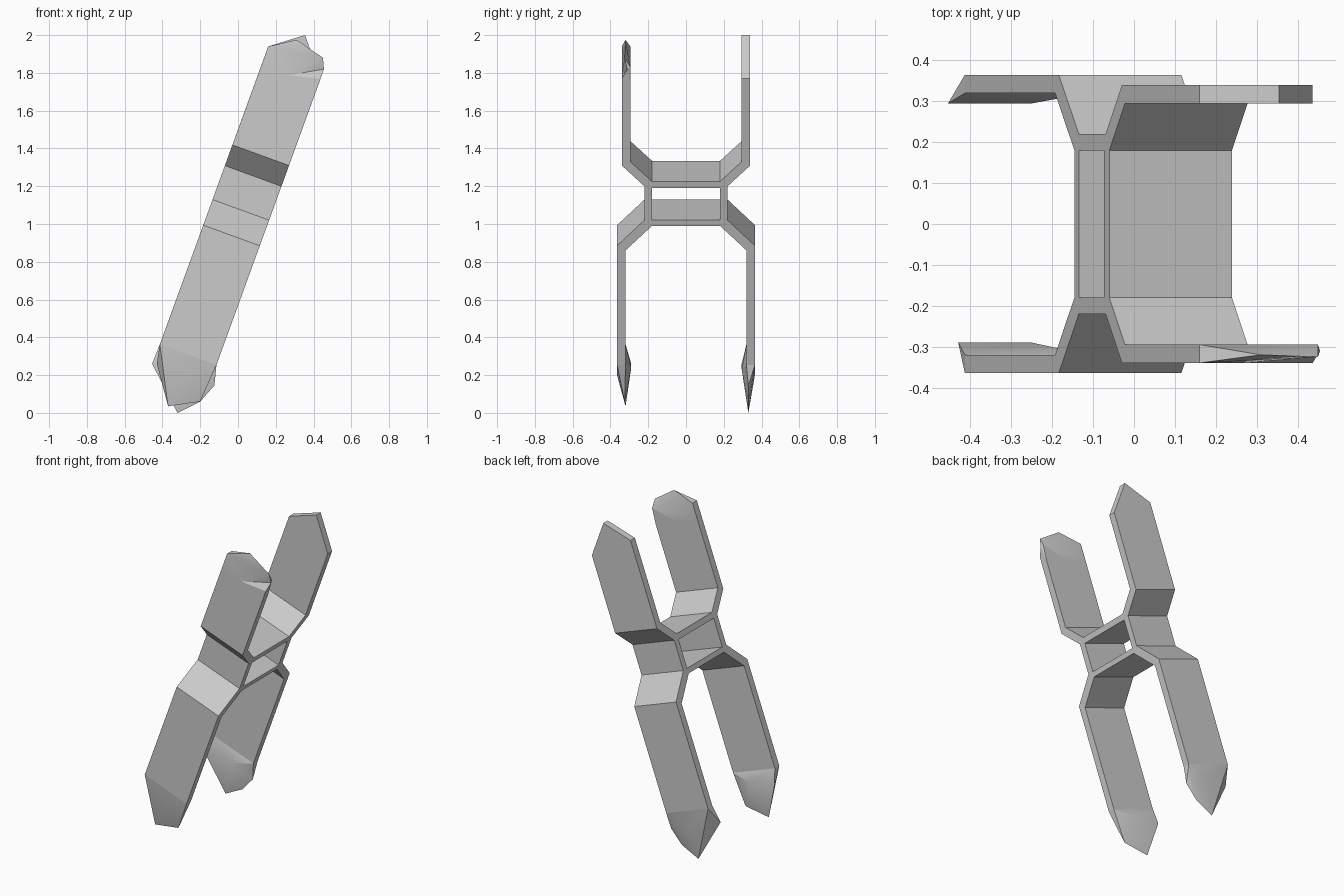
import bpy
import bmesh
from math import sin, cos, radians

cube = bpy.data.objects.get("Cube")
if cube:
    bpy.data.objects.remove(cube, do_unlink=True)

TILT = radians(20)
EDGES = (-0.513, -0.194)   # the two long edges of the tilted band

grey = bpy.data.materials.new("plain grey")
grey.use_nodes = True
grey.diffuse_color = (0.6, 0.6, 0.6, 1)
grey.node_tree.nodes["Principled BSDF"].inputs["Base Color"].default_value = (0.6, 0.6, 0.6, 1)


def tilted(w, y, u):
    """Point across (w) and along (u) the leaning band."""
    return (u * sin(TILT) + w * cos(TILT), y, u * cos(TILT) - w * sin(TILT))


def section(outer, inner, edges=EDGES):
    """Cross-section of a blade; outer and inner are (y, u)."""
    return [tilted(w, y, u) for w in edges for y, u in (outer, inner)]


def finish(name, bm):
    bmesh.ops.recalc_face_normals(bm, faces=bm.faces)
    mesh = bpy.data.meshes.new(name)
    bm.to_mesh(mesh)
    bm.free()
    mesh.materials.append(grey)
    obj = bpy.data.objects.new(name, mesh)
    bpy.context.collection.objects.link(obj)
    return obj


def solid(name, points):
    """Convex faceted piece around the given points."""
    bm = bmesh.new()
    for p in points:
        bm.verts.new(p)
    hull = bmesh.ops.convex_hull(bm, input=bm.verts)
    loose = [g for g in hull["geom_interior"] if isinstance(g, bmesh.types.BMVert)]
    bmesh.ops.delete(bm, geom=loose, context="VERTS")
    bmesh.ops.dissolve_limit(bm, angle_limit=radians(1), verts=bm.verts, edges=bm.edges)
    return finish(name, bm)


# Central box frame with its four splayed shoulders (front half, mirrored)
profile = [(0, 1.233), (-0.18, 1.233), (-0.295, 1.345), (-0.34, 1.323),
           (-0.22, 1.206), (-0.22, 1.015), (-0.365, 0.871), (-0.32, 0.845),
           (-0.18, 0.983), (0, 0.983), (0, 1.015), (-0.18, 1.015),
           (-0.18, 1.196), (0, 1.196)]
bm = bmesh.new()
near, far = [[bm.verts.new(tilted(w, y, u)) for y, u in profile] for w in EDGES]
bm.faces.new(near)
bm.faces.new(far)
for i in range(len(profile)):
    j = (i + 1) % len(profile)
    if profile[i][0] or profile[j][0]:
        bm.faces.new((near[i], near[j], far[j], far[i]))
frame = finish("centre_frame", bm)
mirror = frame.modifiers.new("Mirror", "MIRROR")
mirror.use_axis = (False, True, False)

# Lower blades, straight part
SHOULDER = 0.2
for side, s in (("front", -1), ("back", 1)):
    solid(side + "_lower_blade",
          section((s * 0.365, 0.871), (s * 0.32, 0.845))
          + section((s * 0.365, SHOULDER), (s * 0.32, SHOULDER)))

# Lower tips: swollen on the inside, narrowing to a ridge
solid("front_lower_tip",
      section((-0.365, SHOULDER), (-0.32, SHOULDER))
      + [(-0.27, -0.365, 0.2), (-0.43, -0.29, 0.26), (-0.25, -0.29, 0.24),
         (-0.37, -0.32, 0.035), (-0.2, -0.325, 0.06)])
solid("back_lower_tip",
      section((0.365, SHOULDER), (0.32, SHOULDER))
      + [(-0.27, 0.365, 0.2), (-0.455, 0.295, 0.26), (-0.25, 0.295, 0.23),
         (-0.32, 0.33, 0.0), (-0.2, 0.33, 0.06), (-0.125, 0.33, 0.145)])

# Back upper blade with a plain slanted end
solid("back_upper_blade",
      section((0.34, 1.323), (0.295, 1.345))
      + [(x, y, z) for y in (0.295, 0.34)
         for x, z in ((0.16, 1.94), (0.355, 2.0), (0.437, 1.77))])

# Front upper blade, ending in a tip with a notch in its outer corner
NECK = 1.77
OUT, IN = -0.34, -0.295
solid("front_upper_blade",
      section((OUT, 1.323), (IN, 1.345)) + section((OUT, NECK), (IN, NECK)))
notch = section((OUT, NECK), (IN, NECK), (-0.362,)) + [(0.455, -0.31, 1.82), (0.45, IN, 1.83)]
solid("front_upper_tip",
      notch + section((OUT, NECK), (IN, NECK), EDGES[:1])
      + [(0.16, OUT, 1.94), (0.16, IN, 1.94), (0.31, -0.32, 1.975), (0.45, -0.325, 1.88)])
solid("front_upper_barb",
      notch + section((OUT, NECK), (IN, NECK), EDGES[1:]) + [(0.437, OUT, 1.77)])

# Crisp creases, soft tips
for obj in bpy.context.collection.objects:
    if obj.type == "MESH" and obj.data.materials and obj.data.materials[0] == grey:
        bpy.ops.object.select_all(action="DESELECT")
        obj.select_set(True)
        bpy.context.view_layer.objects.active = obj
        bpy.ops.object.shade_smooth_by_angle(angle=radians(25))
